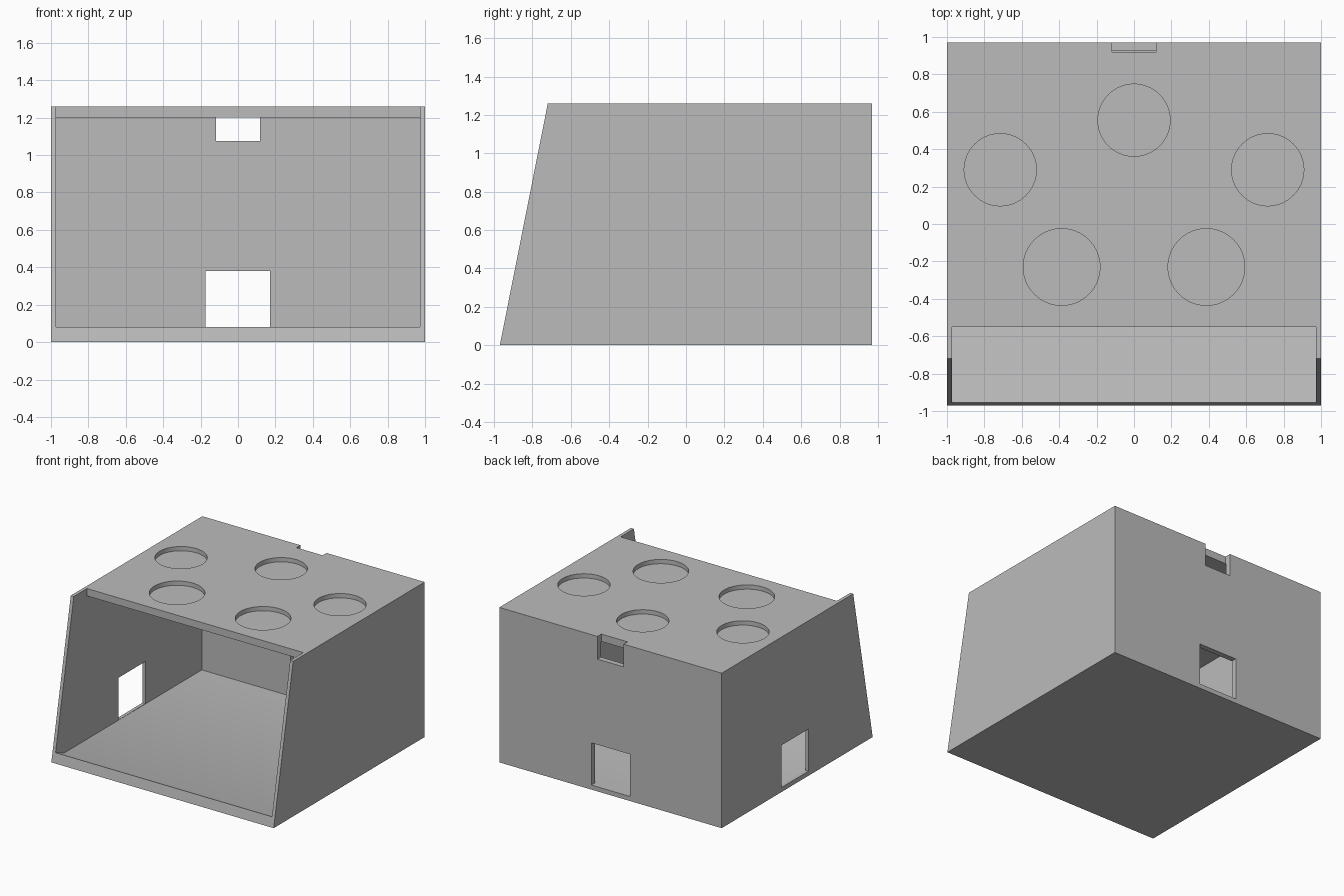
import bpy
import bmesh
import math
from mathutils import Matrix

cube = bpy.data.objects.get("Cube")
if cube:
    bpy.data.objects.remove(cube, do_unlink=True)

HALF_W, HALF_D, HEIGHT = 1.0, 0.97, 1.26
FLOOR, CEILING = 0.035, 1.2

grey = bpy.data.materials.new("plain grey")
grey.use_nodes = True
grey.diffuse_color = (0.5, 0.5, 0.5, 1)
grey.node_tree.nodes["Principled BSDF"].inputs["Base Color"].default_value = (0.5, 0.5, 0.5, 1)


def finish(name, bm):
    bmesh.ops.recalc_face_normals(bm, faces=bm.faces)
    mesh = bpy.data.meshes.new(name)
    bm.to_mesh(mesh)
    bm.free()
    obj = bpy.data.objects.new(name, mesh)
    mesh.materials.append(grey)
    bpy.context.collection.objects.link(obj)
    return obj


def side_profile(name, points, half_width):
    """Extrude a (y, z) outline across x."""
    bm = bmesh.new()
    face = bm.faces.new([bm.verts.new((-half_width, y, z)) for y, z in points])
    out = bmesh.ops.extrude_face_region(bm, geom=[face])
    moved = [v for v in out["geom"] if isinstance(v, bmesh.types.BMVert)]
    bmesh.ops.translate(bm, verts=moved, vec=(2 * half_width, 0, 0))
    return finish(name, bm)


def box(name, low, high):
    bm = bmesh.new()
    size = [b - a for a, b in zip(low, high)]
    mid = [(a + b) / 2 for a, b in zip(low, high)]
    bmesh.ops.create_cube(bm, size=1, matrix=Matrix.Translation(mid) @ Matrix.Diagonal((*size, 1)))
    return finish(name, bm)


def disc(name, x, y, radius):
    bm = bmesh.new()
    bmesh.ops.create_cone(bm, cap_ends=True, segments=64, radius1=radius, radius2=radius,
                          depth=0.2, matrix=Matrix.Translation((x, y, HEIGHT + 0.065)))
    return finish(name, bm)


# Outer block with a leaning front
body = side_profile("open_front_case", [(-HALF_D, 0), (HALF_D, 0), (HALF_D, HEIGHT), (-0.72, HEIGHT)], HALF_W)

# Interior, open at the front and the front of the roof, with a sloping sill
cutters = [side_profile("cavity_cutter", [
    (0.925, FLOOR), (0.925, CEILING), (-0.55, CEILING), (-0.55, 1.4),
    (-1.2, 1.4), (-1.2, 0.08), (-0.954, 0.08), (-0.84, FLOOR)], 0.973)]

# Doorways in the back and right walls, and the notch at the top of the back
cutters.append(box("back_door_cutter", (-0.175, 0.85, FLOOR + 0.002), (0.172, 1.1, 0.38)))
cutters.append(box("side_door_cutter", (-1.1, -0.147, FLOOR + 0.002), (-0.9, 0.2, 0.38)))
cutters.append(box("notch_cutter", (-0.118, 0.92, 1.075), (0.118, 1.1, 1.4)))

# Round shallow recesses in the roof
cutters.append(disc("back_recess_cutter", 0, 0.555, 0.193))
for side in (-1, 1):
    cutters.append(disc("outer_recess_cutter", side * 0.715, 0.29, 0.193))
    cutters.append(disc("front_recess_cutter", side * 0.387, -0.23, 0.205))

# Cut everything out of the case
bpy.ops.object.select_all(action="DESELECT")
bpy.context.view_layer.objects.active = body
body.select_set(True)
for cutter in cutters:
    cutter.hide_render = True
    mod = body.modifiers.new(cutter.name, "BOOLEAN")
    mod.operation = "DIFFERENCE"
    mod.solver = "EXACT"
    mod.object = cutter
    bpy.ops.object.modifier_apply(modifier=mod.name)
for cutter in cutters:
    bpy.data.objects.remove(cutter, do_unlink=True)

bpy.ops.object.shade_smooth_by_angle(angle=math.radians(30))
